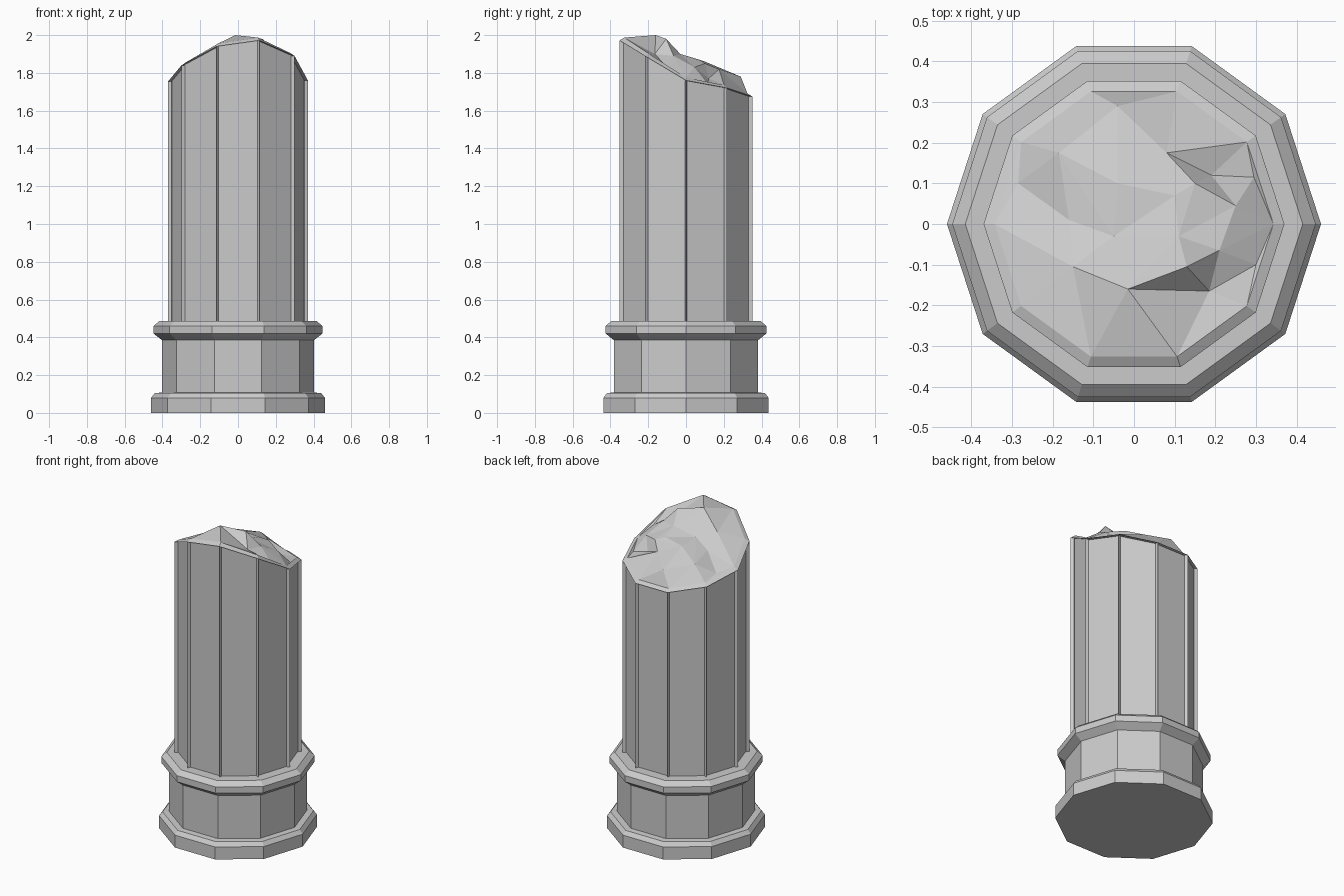
import bpy, bmesh, math
from mathutils import Vector
from mathutils.geometry import delaunay_2d_cdt

if "Cube" in bpy.data.objects:
    bpy.data.objects.remove(bpy.data.objects["Cube"])

N = 10


def ring(bm, radius, heights):
    """Ten-sided ring; heights is one number or one per corner."""
    if not isinstance(heights, (list, tuple)):
        heights = [heights] * N
    return [bm.verts.new((radius * math.cos(2 * math.pi * i / N),
                          radius * math.sin(2 * math.pi * i / N), heights[i]))
            for i in range(N)]


def bridge(bm, lo, hi):
    return [bm.faces.new((lo[i], lo[(i + 1) % N], hi[(i + 1) % N], hi[i]))
            for i in range(N)]


def finish(bm, name):
    me = bpy.data.meshes.new(name)
    bm.to_mesh(me)
    bm.free()
    ob = bpy.data.objects.new(name, me)
    bpy.context.collection.objects.link(ob)
    return ob


# Pedestal: plinth, drum and collar moulding from one profile (radius, z)
profile = [(0.46, 0), (0.46, 0.08), (0.44, 0.105), (0.402, 0.108), (0.402, 0.385),
           (0.415, 0.395), (0.447, 0.42), (0.447, 0.46), (0.415, 0.487), (0.37, 0.487)]
bm = bmesh.new()
rings = [ring(bm, r, z) for r, z in profile]
for lo, hi in zip(rings, rings[1:]):
    bridge(bm, lo, hi)
bm.faces.new(rings[0][::-1])
finish(bm, "pedestal")

# Shaft: slanted broken top edge, sunk panel on each side
top = [1.76, 1.72, 1.675, 1.675, 1.71, 1.755, 1.84, 1.94, 1.972, 1.89]
bm = bmesh.new()
low = ring(bm, 0.37, 0.487)
high = ring(bm, 0.37, top)
sides = bridge(bm, low, high)
rim = ring(bm, 0.343, [z + 0.015 for z in top])
bridge(bm, high, rim)
bmesh.ops.inset_individual(bm, faces=sides, thickness=0.04, use_even_offset=True)
walls = bmesh.ops.inset_individual(bm, faces=sides, thickness=0.0, depth=-0.02)

# Fractured stone surface inside the rim
rocks = [(-0.04, 0.29, 1.78), (-0.185, 0.175, 1.81), (-0.285, 0.10, 1.75),
         (-0.04, 0.10, 1.86), (-0.16, 0.01, 1.83), (-0.05, -0.03, 1.87),
         (-0.15, -0.105, 1.90), (-0.015, -0.16, 2.0), (0.11, -0.03, 1.90),
         (0.10, 0.07, 1.87), (0.15, 0.10, 1.85), (0.08, 0.175, 1.82),
         (0.295, 0.115, 1.74), (0.19, 0.12, 1.77), (0.25, 0.045, 1.83),
         (0.21, -0.065, 1.89), (0.30, -0.10, 1.83), (0.13, -0.105, 1.98),
         (0.185, -0.165, 1.90)]
verts = rim + [bm.verts.new(p) for p in rocks]
creases = [(0, 1), (1, 5), (3, 10), (0, 11), (11, 10), (8, 17), (17, 18),
           (8, 15), (7, 17), (5, 6), (6, 7)]
flat = [Vector((v.co.x, v.co.y)) for v in verts]
edges = [(a + N, b + N) for a, b in creases]
result = delaunay_2d_cdt(flat, edges, [], 0, 1e-5)
for tri in result[2]:
    ids = [result[3][i][0] for i in tri]
    bm.faces.new([verts[i] for i in ids])
finish(bm, "broken_shaft")
